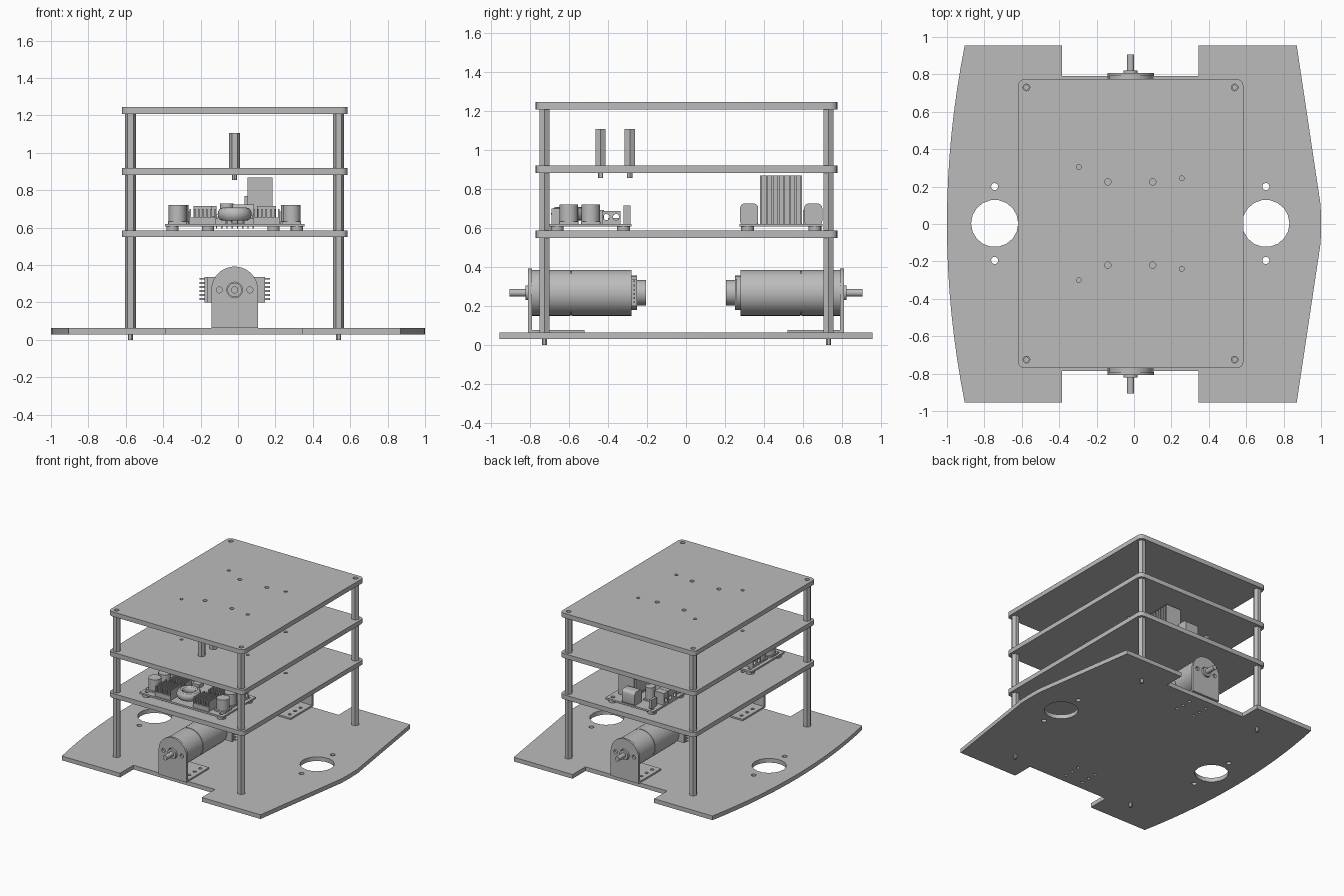
import bpy
from math import sin, cos, pi, radians
from mathutils import Matrix

cube = bpy.data.objects.get("Cube")
if cube:
    bpy.data.objects.remove(cube)

grey = bpy.data.materials.new("plain grey")
grey.use_nodes = True
grey.diffuse_color = (0.5, 0.5, 0.5, 1)
grey.node_tree.nodes["Principled BSDF"].inputs["Base Color"].default_value = (0.5, 0.5, 0.5, 1)


def circle(x, y, r, n=16, start=0.0):
    return [(x + r * cos(start + 2 * pi * i / n), y + r * sin(start + 2 * pi * i / n)) for i in range(n)]


def rect(x0, x1, y0, y1, r=0.0):
    if not r:
        return [(x0, y0), (x1, y0), (x1, y1), (x0, y1)]
    corners = [(x1 - r, y1 - r), (x0 + r, y1 - r), (x0 + r, y0 + r), (x1 - r, y0 + r)]
    return [(cx + r * cos(pi / 2 * (k + i / 4)), cy + r * sin(pi / 2 * (k + i / 4)))
            for k, (cx, cy) in enumerate(corners) for i in range(5)]


def finish(obj):
    obj.data.materials.clear()
    obj.data.materials.append(grey)
    bpy.ops.object.select_all(action="DESELECT")
    obj.select_set(True)
    bpy.context.view_layer.objects.active = obj
    bpy.ops.object.shade_smooth_by_angle(angle=radians(30))
    return obj


def prism(name, loops, lo, hi, axis="z"):
    """Extrude an outline (with holes) between lo and hi along an axis."""
    curve = bpy.data.curves.new(name, "CURVE")
    curve.dimensions = "2D"
    curve.fill_mode = "BOTH"
    curve.extrude = (hi - lo) / 2
    for loop in loops:
        spline = curve.splines.new("POLY")
        spline.points.add(len(loop) - 1)
        for point, (u, v) in zip(spline.points, loop):
            point.co = (u, v, 0, 1)
        spline.use_cyclic_u = True
    temp = bpy.data.objects.new(name, curve)
    bpy.context.collection.objects.link(temp)
    bpy.context.view_layer.update()
    mesh = bpy.data.meshes.new_from_object(temp.evaluated_get(bpy.context.evaluated_depsgraph_get()))
    bpy.data.objects.remove(temp)
    mid = (lo + hi) / 2
    for vert in mesh.vertices:
        u, v, w = vert.co
        w += mid
        vert.co = {"z": (u, v, w), "y": (u, w, v), "x": (w, u, v)}[axis]
    if axis == "y":
        mesh.flip_normals()
    obj = bpy.data.objects.new(name, mesh)
    bpy.context.collection.objects.link(obj)
    return finish(obj)


def box(name, x0, x1, y0, y1, z0, z1):
    return prism(name, [rect(x0, x1, y0, y1)], z0, z1)


def standoff(name, x, y, z0, z1):
    prism(name, [circle(x, y, 0.03, 6), circle(x, y, 0.013, 12)], z0, z1)
    prism(name + "_stud", [circle(x, y, 0.013, 12)], z0 - 0.064, z0 + 0.02)


MID = -0.018
POSTS = [(x, y) for x in (-0.575, 0.538) for y in (-0.725, 0.73)]

# Base plate: curved left edge, angled right edge, notches front and back
left_edge = [(-1 + 0.095 * (i / 8) ** 2, 0.955 * i / 8) for i in range(8, -9, -1)]
base = left_edge + [(-0.385, -0.955), (-0.385, -0.785), (0.345, -0.785), (0.345, -0.955),
                    (0.87, -0.955), (0.998, -0.1), (1.0, 0), (0.998, 0.1), (0.87, 0.955),
                    (0.345, 0.955), (0.345, 0.79), (-0.385, 0.79), (-0.385, 0.955)]
holes = [circle(x, y, 0.016) for x, y in POSTS]
for x in (-0.745, 0.705):
    holes.append(circle(x, 0.003, 0.126, 18))
    holes += [circle(x, y, 0.019) for y in (-0.195, 0.2)]
foot_holes = [(MID + dx, y) for dx in (-0.08, 0.08) for y in (-0.57, -0.64, -0.71)]
holes += [circle(x, s * y, 0.013, 12) for x, y in foot_holes for s in (-1, 1)]
prism("base_plate", [base] + holes, 0.03, 0.064)

# Three decks with the same hole pattern
pattern = [circle(x, y, 0.017) for x in (-0.14, 0.1) for y in (-0.22, 0.225)]
pattern += [circle(x, y, 0.013) for x, y in ((-0.295, 0.305), (-0.295, -0.3), (0.255, 0.245), (0.255, -0.24))]
pattern += [circle(x, y, 0.018) for x, y in POSTS]
for name, z in (("lower_deck", 0.549), ("middle_deck", 0.881), ("top_deck", 1.207)):
    prism(name, [rect(-0.62, 0.585, -0.77, 0.775, 0.035)] + pattern, z, z + 0.037)

# Hexagonal posts between the decks
for x, y in POSTS:
    for name, z0, z1 in (("lower_post", 0.064, 0.549), ("middle_post", 0.586, 0.881), ("upper_post", 0.918, 1.207)):
        standoff(name, x, y, z0, z1)
for y in (-0.438, -0.288):
    standoff("short_post", MID, y, 0.918, 1.107)

# Gear motor on an angle bracket
AX = 0.267


def disc(name, r, y0, y1, n=32):
    return prism(name, [circle(MID, AX, r, n)], y0, y1, "y")


arch = [(MID + 0.125 * cos(pi * i / 20), AX + 0.125 * sin(pi * i / 20)) for i in range(21)]
arch += [(MID - 0.125, 0.064), (MID + 0.125, 0.064)]
ears = [circle(MID + dx, AX, 0.016) for dx in (-0.082, 0.082)]
motor = [
    prism("bracket_face", [arch, circle(MID, AX, 0.042)] + ears, -0.808, -0.79, "y"),
    prism("bracket_foot", [rect(MID - 0.125, MID + 0.125, -0.808, -0.52)]
          + [circle(x, y, 0.013, 12) for x, y in foot_holes], 0.064, 0.077),
    disc("gearbox", 0.118, -0.79, -0.592),
    disc("motor_seam", 0.114, -0.592, -0.586),
    disc("motor_can", 0.118, -0.586, -0.28),
    disc("motor_boss", 0.038, -0.822, -0.79, 24),
    disc("motor_shaft", 0.019, -0.905, -0.82, 20),
    disc("motor_end_cap", 0.088, -0.28, -0.25),
    disc("motor_rear_bearing", 0.065, -0.25, -0.205),
    box("encoder_board", MID - 0.147, MID + 0.145, -0.262, -0.25, 0.2, 0.337),
    box("encoder_header", MID + 0.09, MID + 0.162, -0.28, -0.25, 0.2, 0.337),
]
for i in range(6):
    z = 0.214 + i * 0.0215
    motor.append(box("encoder_pin", MID + 0.16, MID + 0.188, -0.269, -0.26, z, z + 0.009))
turn = Matrix.Translation((2 * MID, 0, 0)) @ Matrix.Rotation(pi, 4, "Z")
for part in motor:
    twin = part.copy()
    twin.name = "rear_" + part.name
    twin.matrix_world = turn
    bpy.context.collection.objects.link(twin)


# Circuit boards on the lower deck
def board(name, x0, x1, y0, y1):
    corners = [(x, y) for x in (x0 + 0.04, x1 - 0.04) for y in (y0 + 0.04, y1 - 0.04)]
    prism(name, [rect(x0, x1, y0, y1)] + [circle(x, y, 0.016) for x, y in corners], 0.606, 0.62)
    for x, y in corners:
        prism(name + "_foot", [circle(x, y, 0.033), circle(x, y, 0.014)], 0.586, 0.606)


def capacitor(x, y, r, top):
    prism("capacitor_base", [rect(x - r, x + r, y - r, y + r, 0.01)], 0.62, 0.632)
    prism("capacitor", [circle(x, y, r * 0.95, 24)], 0.632, top)


def heat_sink(x0, x1, y0, y1, top, count):
    box("heat_sink_base", x0, x1, y0, y1, 0.62, 0.655)
    step = (x1 - x0 - 0.008) / (count - 1)
    for i in range(count):
        box("heat_sink_fin", x0 + i * step, x0 + i * step + 0.008, y0, y1, 0.65, top)


# Front power board, the left and right halves alike
board("front_board", -0.39, 0.355, -0.7, -0.28)
for s in (-1, 1):
    cx = MID + s * 0.305
    capacitor(cx, -0.6, 0.05, 0.72)
    capacitor(cx - s * 0.01, -0.488, 0.05, 0.72)
    a, b = sorted((MID + s * 0.1, MID + s * 0.24))
    heat_sink(a, b, -0.69, -0.55, 0.7, 7)
    heat_sink(a, b, -0.5, -0.42, 0.69, 7)
    a, b = sorted((MID + s * 0.24, MID + s * 0.345))
    prism("side_terminal", [rect(-0.43, -0.335, 0.62, 0.685)]
          + [circle(y, 0.655, 0.016) for y in (-0.408, -0.358)], a, b, "x")
    box("power_chip", MID + s * 0.17 - 0.05, MID + s * 0.17 + 0.05, -0.32, -0.285, 0.62, 0.715)
    box("small_chip", MID + s * 0.08 - 0.03, MID + s * 0.08 + 0.03, -0.4, -0.34, 0.62, 0.65)
bpy.ops.mesh.primitive_torus_add(location=(MID, -0.6, 0.672), major_radius=0.064, minor_radius=0.027,
                                 major_segments=32, minor_segments=12)
coil = bpy.context.object
coil.name = "coil_ring"
coil.scale.z = 1.3
finish(coil)
for i in range(8):
    x = MID - 0.1 + i * 0.028
    box("board_pin", x, x + 0.007, -0.31, -0.303, 0.595, 0.67)

# Rear driver board with tall finned heat sink
board("rear_board", -0.2, 0.23, 0.275, 0.7)
box("tall_sink_web", 0.105, 0.13, 0.38, 0.595, 0.62, 0.867)
for i in range(8):
    y = 0.38 + i * 0.0293
    box("tall_sink_fin", 0.05, 0.185, y, y + 0.01, 0.62, 0.867)
box("driver_chip", 0.035, 0.05, 0.39, 0.585, 0.65, 0.77)
for y0, y1 in ((0.277, 0.37), (0.605, 0.698)):
    prism("screw_terminal", [rect(y0, y1, 0.61, 0.725, 0.025)], -0.03, 0.085, "x")
for i in range(3):
    y = 0.405 + i * 0.055
    prism("output_terminal", [rect(y, y + 0.052, 0.62, 0.715)]
          + [circle(y + 0.026, 0.655, 0.016)], -0.2, -0.115, "x")
capacitor(-0.06, 0.43, 0.038, 0.73)
capacitor(-0.06, 0.54, 0.038, 0.73)
box("regulator", -0.17, -0.11, 0.31, 0.37, 0.62, 0.66)
box("pin_header", -0.16, -0.14, 0.6, 0.67, 0.62, 0.69)
